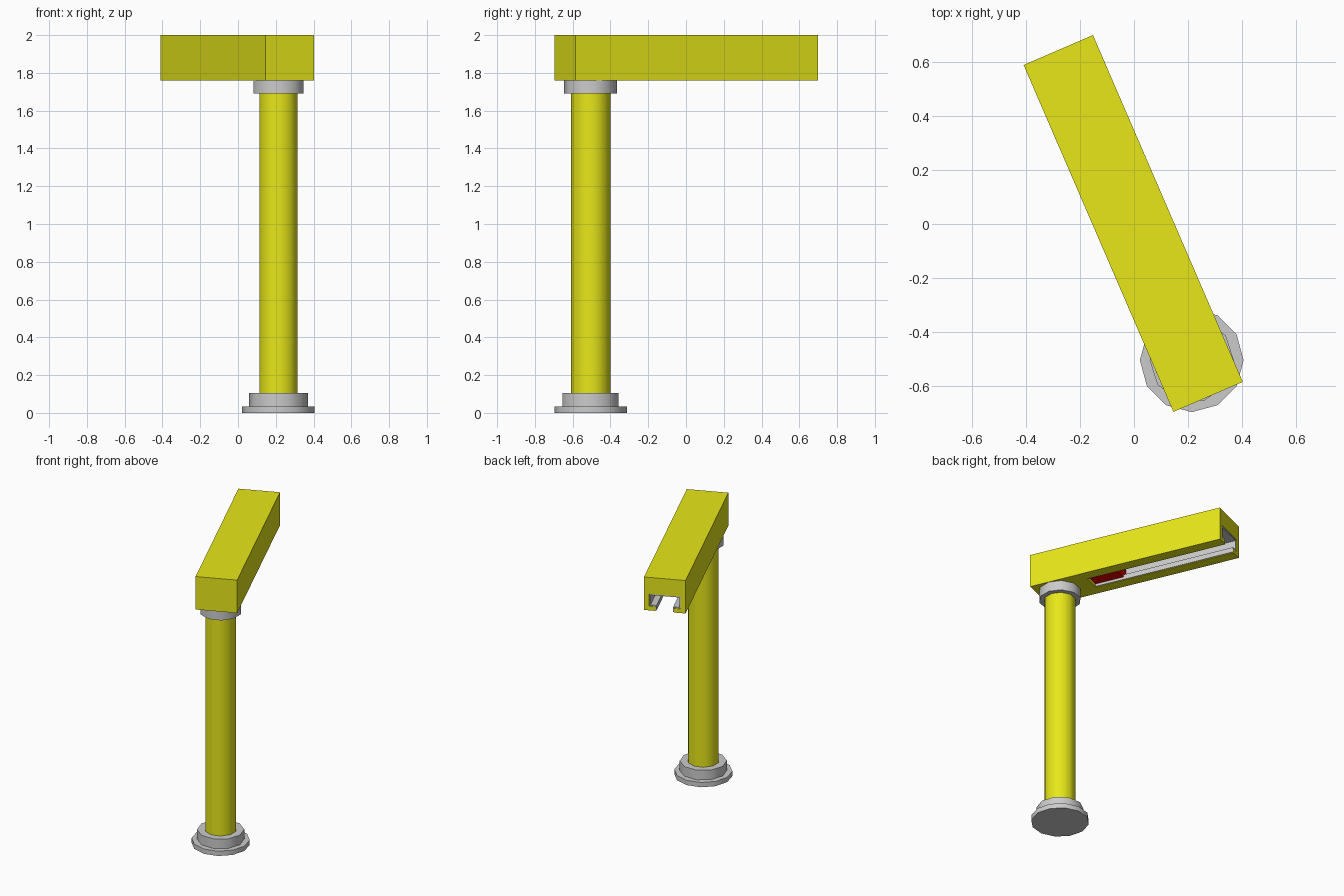
import bpy, bmesh, math
from mathutils import Matrix

if "Cube" in bpy.data.objects:
    bpy.data.objects.remove(bpy.data.objects["Cube"])

ANGLE = math.radians(23.36)
BEAM_FRAME = Matrix.Translation((-0.003, 0.002, 0)) @ Matrix.Rotation(ANGLE, 4, 'Z')
CX, CY = 0.214, -0.505


def material(name, rgb):
    m = bpy.data.materials.new(name)
    m.diffuse_color = (*rgb, 1)
    m.use_nodes = True
    m.node_tree.nodes["Principled BSDF"].inputs["Base Color"].default_value = m.diffuse_color
    return m


yellow = material("yellow_paint", (0.8, 0.8, 0.01))
red = material("red_paint", (0.8, 0.0, 0.0))


def finish(bm, name, mat=None):
    bmesh.ops.recalc_face_normals(bm, faces=bm.faces)
    me = bpy.data.meshes.new(name)
    bm.to_mesh(me)
    bm.free()
    ob = bpy.data.objects.new(name, me)
    bpy.context.collection.objects.link(ob)
    if mat:
        me.materials.append(mat)
    return ob


def extrude_profile(name, pts, y0, y1, mat=None):
    """Extrude an (x, z) outline along the beam's own length."""
    bm = bmesh.new()
    face = bm.faces.new([bm.verts.new((x, y0, z)) for x, z in pts])
    ext = bmesh.ops.extrude_face_region(bm, geom=[face])["geom"]
    bmesh.ops.translate(bm, vec=(0, y1 - y0, 0),
                        verts=[v for v in ext if isinstance(v, bmesh.types.BMVert)])
    ob = finish(bm, name, mat)
    ob.matrix_world = BEAM_FRAME
    return ob


def mirrored(half):
    return half + [(-x, z) for x, z in reversed(half)]


def disc(name, sides, radius, z0, z1, start=0, mat=None):
    bm = bmesh.new()
    bmesh.ops.create_cone(bm, cap_ends=True, segments=sides, radius1=radius, radius2=radius,
                          depth=z1 - z0,
                          matrix=Matrix.Translation((CX, CY, (z0 + z1) / 2))
                          @ Matrix.Rotation(math.radians(start), 4, 'Z'))
    ob = finish(bm, name, mat)
    bpy.ops.object.select_all(action='DESELECT')
    ob.select_set(True)
    bpy.context.view_layer.objects.active = ob
    bpy.ops.object.shade_smooth_by_angle(angle=math.radians(40))
    return ob


# Post with stepped foot and top collar (create_cone puts its first vertex on +y)
disc("base_plate", 12, 0.192, 0.0, 0.035)
disc("base_ring", 10, 0.156, 0.035, 0.105, 90)
disc("post", 10, 0.105, 0.105, 1.69, 0, yellow)
disc("top_collar", 10, 0.14, 1.69, 1.76)

# Beam: a box with a T-shaped channel open at the bottom and far end
beam = extrude_profile("beam", mirrored([(0.14, 1.76), (0.14, 2.0)]), -0.70, 0.70, yellow)
cutter = extrude_profile("channel_cutter", mirrored(
    [(0.062, 1.70), (0.062, 1.79), (0.106, 1.79), (0.106, 1.88)]), -0.32, 0.80)
cutter.hide_render = True
cutter.hide_viewport = True
cut = beam.modifiers.new("channel", 'BOOLEAN')
cut.operation = 'DIFFERENCE'
cut.solver = 'EXACT'
cut.object = cutter

# Grey rail lining the channel, including the slot edges
outer = [(0.0615, 1.763), (0.0615, 1.791), (0.105, 1.791), (0.105, 1.879)]
inner = [(0.056, 1.763), (0.056, 1.799), (0.097, 1.799), (0.097, 1.871)]
left = [(-x, z) for x, z in reversed(outer)]
inner_left = [(-x, z) for x, z in inner]
extrude_profile("rail_lining", outer + left + inner_left + list(reversed(inner)), -0.318, 0.697)

# Red trolley block at the post end of the channel
extrude_profile("trolley", mirrored([(0.054, 1.78), (0.054, 1.8), (0.095, 1.8), (0.095, 1.87)]),
                -0.315, -0.11, red)
